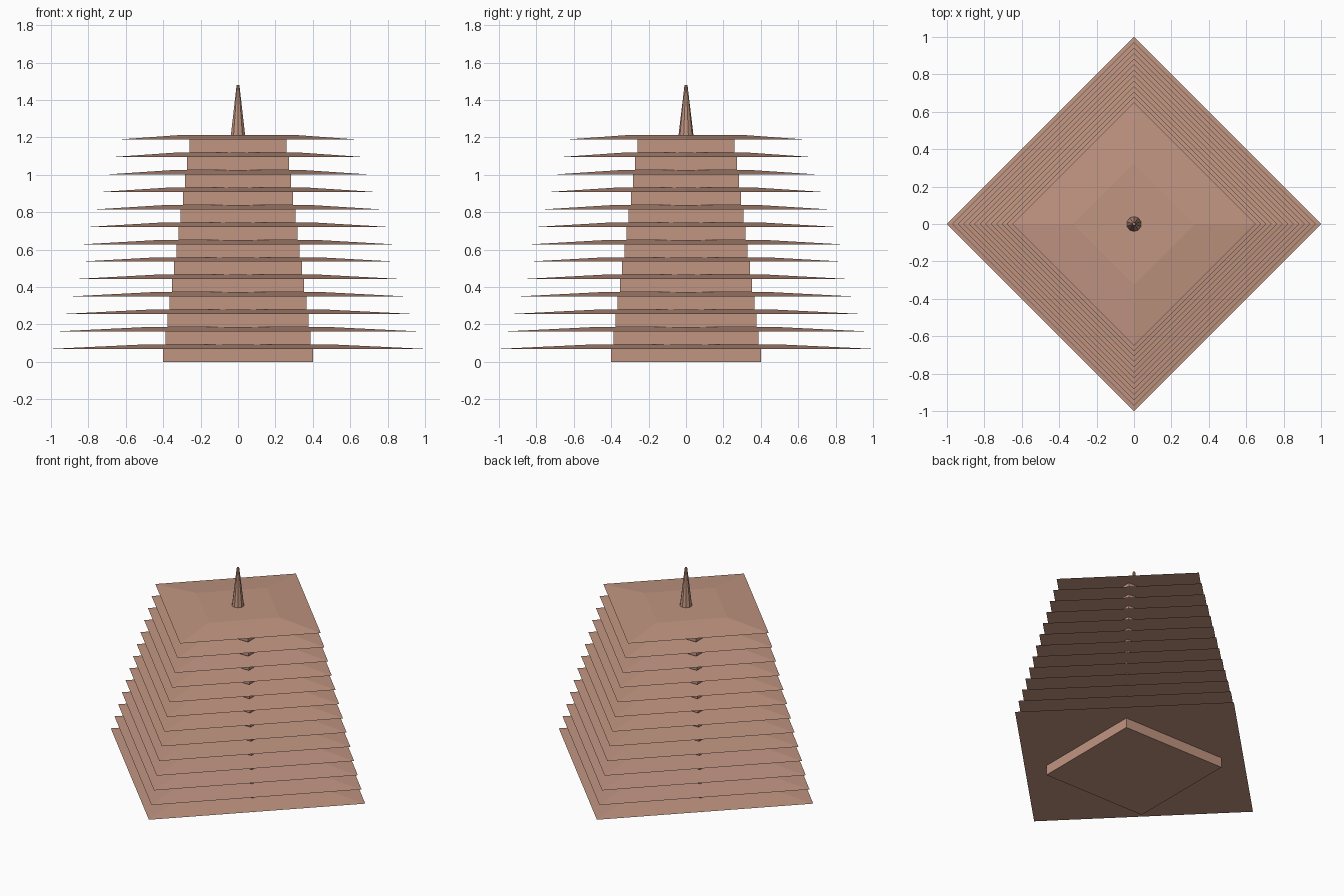
import bpy
from math import radians, sqrt

cube = bpy.data.objects.get("Cube")
if cube:
    bpy.data.objects.remove(cube, do_unlink=True)

clay = bpy.data.materials.new("terracotta")
clay.use_nodes = True
colour = (0.53, 0.30, 0.22, 1)
clay.diffuse_color = colour
clay.node_tree.nodes["Principled BSDF"].inputs["Base Color"].default_value = colour

TIERS = 13
STEP = 0.0932      # height of one wall plus its roof
WALL = 0.0695      # height of one wall
SHRINK = 0.35      # total taper from the first tier to the last


def frustum(name, sides, r_bottom, r_top, z, height, turn=0):
    """Flat-sided tapered solid standing at height z."""
    bpy.ops.mesh.primitive_cone_add(
        vertices=sides, radius1=r_bottom, radius2=r_top, depth=height,
        location=(0, 0, z + height / 2), rotation=(0, 0, radians(turn)))
    part = bpy.context.object
    part.name = name
    part.data.materials.append(clay)
    return part


# Stacked tiers: square walls under wide roofs turned by 45 degrees
for i in range(TIERS):
    size = 1 - SHRINK * i / (TIERS - 1)
    base = i * STEP
    wall_radius = 0.4 * sqrt(2) * size
    frustum(f"wall_{i + 1}", 4, wall_radius, wall_radius, base, WALL, 45)
    frustum(f"roof_{i + 1}", 4, size, size / 2, base + WALL, STEP - WALL)

# Spire on the top roof
frustum("spire", 10, 0.04, 0.008, TIERS * STEP, 0.268)
